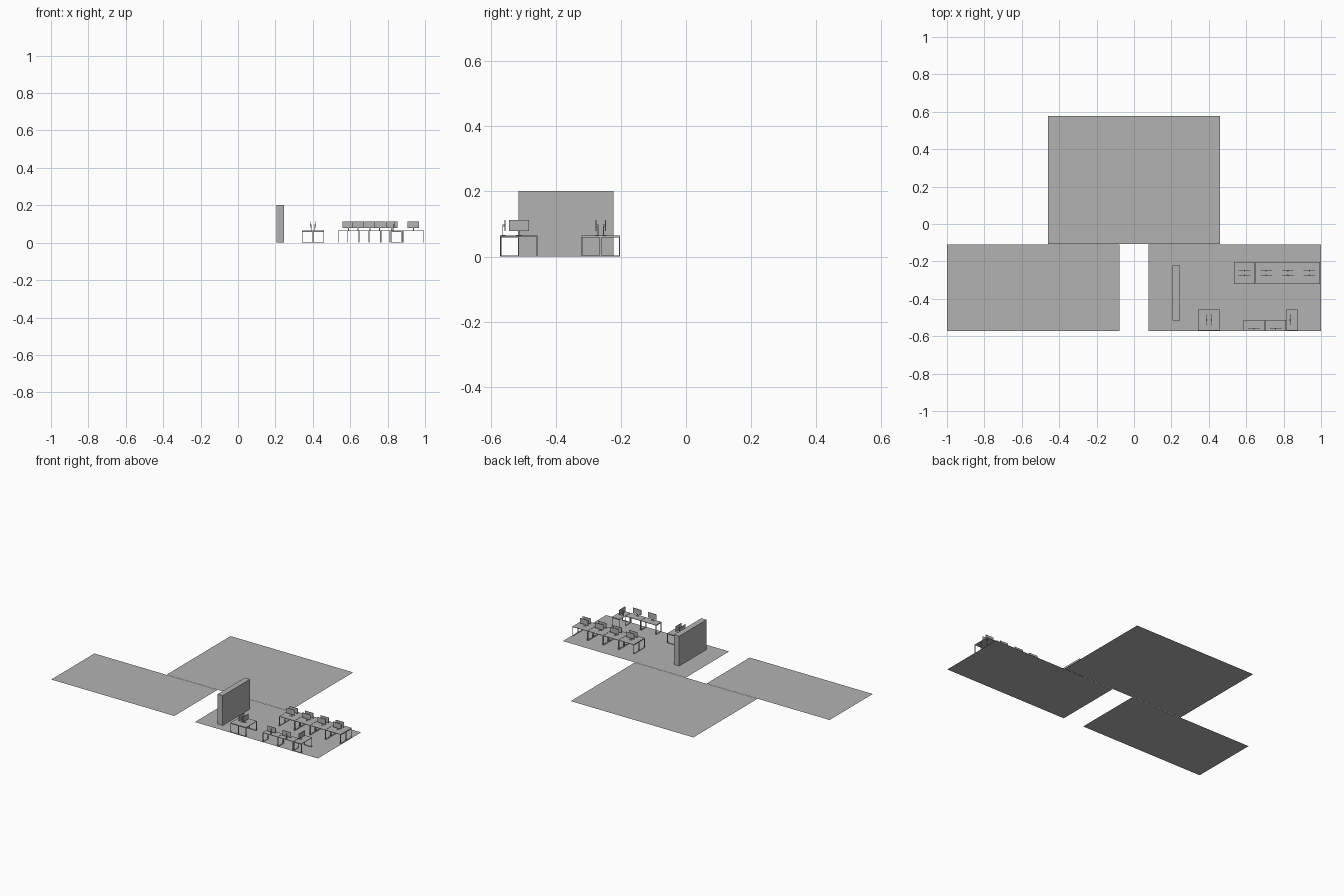
import bpy, bmesh, math
from mathutils import Matrix

if "Cube" in bpy.data.objects:
    bpy.data.objects.remove(bpy.data.objects["Cube"])

grey = bpy.data.materials.new("plain_grey")
grey.diffuse_color = (0.45, 0.45, 0.45, 1)
grey.use_nodes = True
grey.node_tree.nodes["Principled BSDF"].inputs["Base Color"].default_value = grey.diffuse_color


def add_object(name, bm, matrix=Matrix()):
    mesh = bpy.data.meshes.new(name)
    bm.to_mesh(mesh)
    bm.free()
    mesh.materials.append(grey)
    ob = bpy.data.objects.new(name, mesh)
    ob.matrix_world = matrix
    bpy.context.collection.objects.link(ob)
    return ob


def box(bm, x0, x1, y0, y1, z0, z1):
    m = Matrix.Translation(((x0 + x1) / 2, (y0 + y1) / 2, (z0 + z1) / 2))
    m = m @ Matrix.Diagonal((x1 - x0, y1 - y0, z1 - z0, 1))
    bmesh.ops.create_cube(bm, size=1, matrix=m)


def floor(name, x0, x1, y0, y1):
    bm = bmesh.new()
    bm.faces.new([bm.verts.new((x, y, 0)) for x, y in
                  ((x0, y0), (x1, y0), (x1, y1), (x0, y1))])
    add_object(name, bm)


W, D, H, T = 0.114, 0.059, 0.065, 0.0035   # desk width, depth, height, bar


def workstation(name, x, y, turn, screen_y=-0.015):
    """Desk whose back edge is centred on (x, y); user sits on local -y."""
    m = Matrix.Translation((x, y, 0)) @ Matrix.Rotation(math.radians(turn), 4, 'Z')

    # table top
    bm = bmesh.new()
    box(bm, -W / 2, W / 2, -D, 0, H - 0.003, H)
    add_object(name + "_top", bm, m)

    # closed rectangular leg frame at each end
    bm = bmesh.new()
    for x0 in (-W / 2, W / 2 - T):
        x1 = x0 + T
        box(bm, x0, x1, -D, -D + T, 0, H - 0.003)
        box(bm, x0, x1, -T, 0, 0, H - 0.003)
        box(bm, x0, x1, -D + T, -T, 0, T)
        box(bm, x0, x1, -D + T, -T, H - 0.003 - T, H - 0.003)
    add_object(name + "_leg_frames", bm, m)

    # screen panel
    s = screen_y
    bm = bmesh.new()
    box(bm, -0.031, 0.031, s - 0.0015, s + 0.0015, 0.078, 0.113)
    add_object(name + "_screen", bm, m)

    # monitor stand: base plate, post and short arm
    bm = bmesh.new()
    box(bm, -0.009, 0.009, s - 0.002, s + 0.010, H, H + 0.0015)
    box(bm, -0.003, 0.003, s + 0.005, s + 0.0075, H + 0.0015, 0.098)
    box(bm, -0.003, 0.003, s + 0.0015, s + 0.005, 0.092, 0.098)
    add_object(name + "_stand", bm, m)


# floor slabs, one large and two small
floor("back_floor", -0.46, 0.46, -0.108, 0.577)
floor("left_floor", -1.0, -0.077, -0.572, -0.11)
floor("right_floor", 0.077, 1.0, -0.572, -0.11)

# partition wall
bm = bmesh.new()
box(bm, 0.207, 0.246, -0.515, -0.223, 0, 0.202)
add_object("partition_wall", bm)

# long double row of desks, back to back
for i in range(4):
    x = 0.591 + i * 0.1155
    workstation(f"row_front_{i}", x, -0.262, 0)
    workstation(f"row_back_{i}", x, -0.262, 180)

# desks along the front edge
for i in range(2):
    workstation(f"edge_desk_{i}", 0.6415 + i * 0.1155, -0.572, 180)
workstation("corner_desk", 0.816, -0.513, 90, -0.021)

# pair of desks near the wall
workstation("pair_left", 0.401, -0.513, -90)
workstation("pair_right", 0.401, -0.513, 90)
